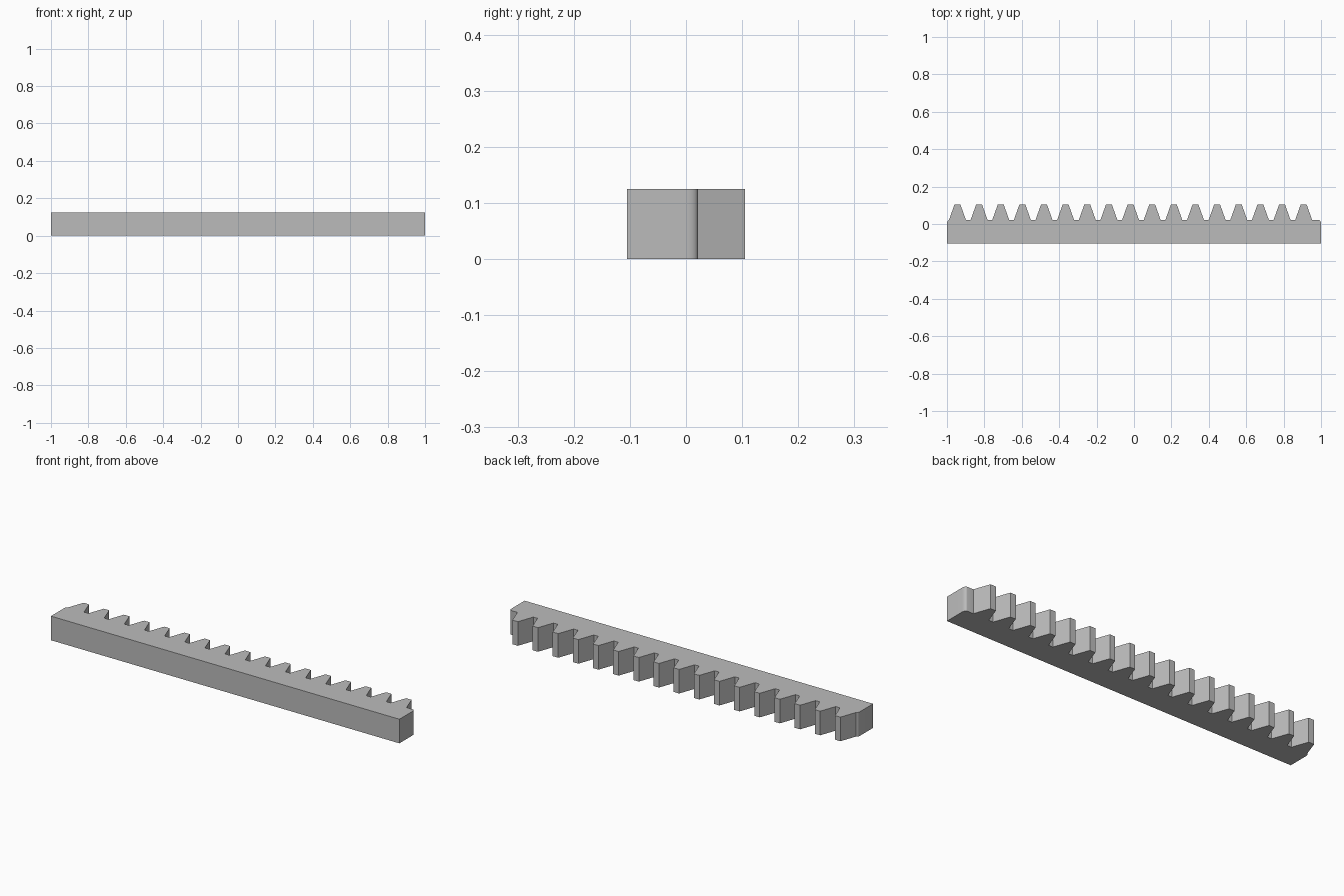
import bpy, bmesh, math

cube = bpy.data.objects.get("Cube")
if cube:
    bpy.data.objects.remove(cube, do_unlink=True)

HEIGHT, BACK, ROOT, TIP = 0.125, -0.105, 0.021, 0.105
TEETH, PITCH, FIRST = 17, 0.1157, -0.944
HALF_ROOT, HALF_TIP = 0.0455, 0.0155
ROUND_X, ROUND_Y, STEPS = 0.012, 0.02, 6

# Grey metal
metal = bpy.data.materials.new("grey_metal")
metal.use_nodes = True
grey = (0.5, 0.5, 0.5, 1)
metal.diffuse_color = grey
metal.node_tree.nodes["Principled BSDF"].inputs["Base Color"].default_value = grey


def rounded_end(side):
    """Eased corner from the end face to the root line."""
    points = []
    for i in range(STEPS + 1):
        a = math.pi / 2 * i / STEPS
        points.append((side * (1 - ROUND_X + ROUND_X * math.cos(a)),
                       ROOT - ROUND_Y + ROUND_Y * math.sin(a)))
    return points


# Outline: plain back, eased ends, row of straight-sided teeth
outline = [(-1, BACK)] + rounded_end(-1)
for i in range(TEETH):
    x = FIRST + i * PITCH
    outline += [(x - HALF_ROOT, ROOT), (x - HALF_TIP, TIP),
                (x + HALF_TIP, TIP), (x + HALF_ROOT, ROOT)]
outline += rounded_end(1)[::-1] + [(1, BACK)]

# Extrude the outline into the toothed bar
bm = bmesh.new()
base = bm.faces.new([bm.verts.new((x, y, 0)) for x, y in outline])
top = bmesh.ops.extrude_face_region(bm, geom=[base], use_keep_orig=True)
bmesh.ops.translate(bm, vec=(0, 0, HEIGHT),
                    verts=[v for v in top["geom"] if isinstance(v, bmesh.types.BMVert)])
bmesh.ops.remove_doubles(bm, verts=bm.verts, dist=0.0001)
bmesh.ops.recalc_face_normals(bm, faces=bm.faces)
mesh = bpy.data.meshes.new("gear_rack")
bm.to_mesh(mesh)
bm.free()
mesh.materials.append(metal)
rack = bpy.data.objects.new("gear_rack", mesh)
bpy.context.collection.objects.link(rack)

# Smooth only the eased ends
bpy.ops.object.select_all(action="DESELECT")
rack.select_set(True)
bpy.context.view_layer.objects.active = rack
bpy.ops.object.shade_smooth_by_angle(angle=math.radians(30))
